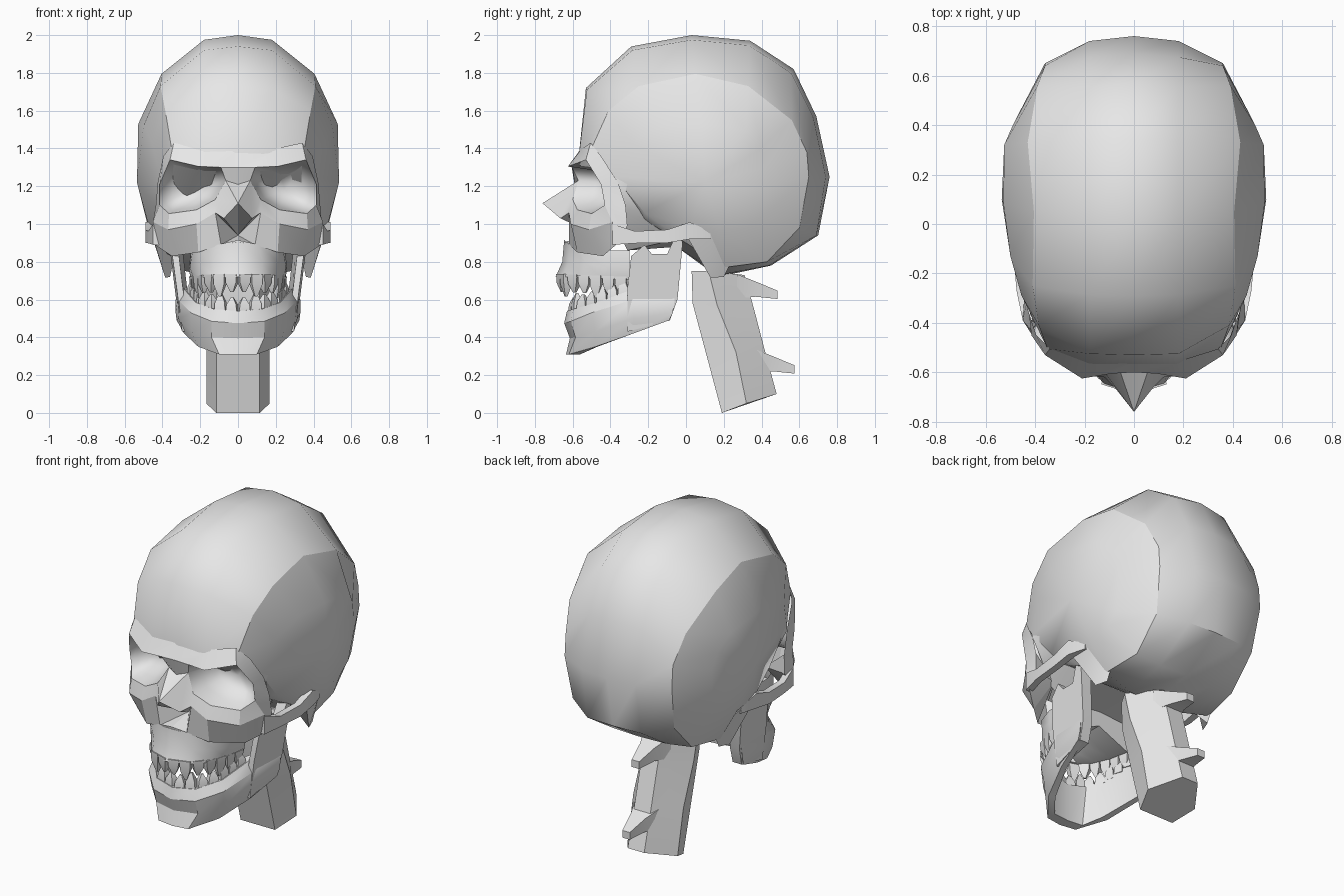
import bpy, bmesh, math
from mathutils import Vector as V

if "Cube" in bpy.data.objects:
    bpy.data.objects.remove(bpy.data.objects["Cube"])

bone = bpy.data.materials.new("bone_grey")
bone.diffuse_color = (0.8, 0.8, 0.8, 1)
bone.use_nodes = True
bone.node_tree.nodes["Principled BSDF"].inputs["Base Color"].default_value = bone.diffuse_color


def part(name, verts, faces, mirror=True, angle=30):
    """Mesh from points and faces, optionally mirrored across x = 0."""
    bm = bmesh.new()
    for s in ((1, -1) if mirror else (1,)):
        vs = [bm.verts.new((s * p[0], p[1], p[2])) for p in verts]
        for f in faces:
            bm.faces.new([vs[i] for i in (f if s == 1 else f[::-1])])
    bmesh.ops.remove_doubles(bm, verts=bm.verts, dist=0.0005)
    bmesh.ops.dissolve_degenerate(bm, edges=bm.edges, dist=0.0001)
    bmesh.ops.recalc_face_normals(bm, faces=bm.faces)
    me = bpy.data.meshes.new(name)
    bm.to_mesh(me)
    bm.free()
    me.materials.append(bone)
    me.shade_smooth()
    me.set_sharp_from_angle(angle=math.radians(angle))
    ob = bpy.data.objects.new(name, me)
    bpy.context.collection.objects.link(ob)
    return ob


def loft(rings, closed=True, caps=()):
    """Points and faces joining rings of equal length."""
    n = len(rings[0])
    verts = [p for r in rings for p in r]
    faces = []
    for k in range(len(rings) - 1):
        for i in range(n if closed else n - 1):
            j = (i + 1) % n
            faces.append((k * n + i, k * n + j, (k + 1) * n + j, (k + 1) * n + i))
    for c in caps:
        faces.append(tuple(range(c * n, c * n + n)))
    return verts, faces


def bar(name, stations, mirror=True):
    """Four-sided bar; each station is (x, y, z, half width x, half height z)."""
    rings = [[(x - w, y, z - h), (x + w, y, z - h), (x + w, y, z + h), (x - w, y, z + h)]
             for x, y, z, w, h in stations]
    v, f = loft(rings, True, (0, len(rings) - 1))
    return part(name, v, f, mirror)


# Braincase: midline, next ring, then the crease around the side
mid = [(-.57, 1.34), (-.53, 1.72), (-.29, 1.94), (.03, 2.0), (.34, 1.97), (.57, 1.82), (.69, 1.57),
       (.76, 1.25), (.70, .94), (.45, .78), (.17, .72), (-.05, .88), (-.22, 1.08)]
near = [(-.57, 1.34), (-.525, 1.71), (-.285, 1.92), (.03, 1.975), (.335, 1.945), (.555, 1.80), (.675, 1.56),
        (.74, 1.25), (.69, .94), (.44, .78), (.18, .73), (-.05, .88), (-.22, 1.08)]
crease = [(.35, -.505, 1.39), (.385, -.41, 1.60), (.41, -.25, 1.73), (.405, .05, 1.795), (.43, .33, 1.73),
          (.39, .56, 1.55), (.36, .64, 1.38), (.36, .65, 1.25), (.34, .60, .98), (.34, .43, .80),
          (.37, .20, .77), (.38, .0, .90), (.33, -.22, 1.02)]
side = [(.41, -.38, 1.25), (.455, -.29, 1.43), (.50, -.13, 1.52), (.528, .08, 1.53), (.525, .32, 1.50),
        (.49, .40, 1.40), (.475, .43, 1.30), (.475, .43, 1.20), (.46, .40, 1.04), (.46, .32, .98),
        (.47, .18, .96), (.47, .02, .98), (.41, -.22, 1.06)]
v, f = loft([[(0, *p) for p in mid], [(.18, *p) for p in near], crease])
part("braincase_vault", v, f, angle=42)
v, f = loft([crease, side])
v.append((.535, .10, 1.22))
f += [(13 + i, 13 + (i + 1) % 13, 26) for i in range(13)]
part("braincase_side", v, f, angle=50)

# Wall behind the eye socket and the skull base between the jaw branches
v, f = loft([[(.385, -.43, 1.32), (.42, -.365, 1.22), (.35, -.36, 1.08), (.30, -.36, .96), (.24, -.31, .86),
              (0, -.31, .88)],
             [(.40, -.32, 1.30), (.42, -.25, 1.20), (.385, -.19, 1.07), (.34, -.10, .98), (.28, -.04, .92),
              (0, -.04, .88)]], False)
part("temple_wall", v, f, angle=45)

# Face: brow, nose and cheekbones
brow = dict(a0=(0, -.555, 1.40), a1=(.18, -.555, 1.395), a2=(.34, -.505, 1.43), b0=(0, -.60, 1.30),
            g=(.09, -.605, 1.30), b1=(.21, -.625, 1.305), b2=(.36, -.53, 1.34), o0=(.395, -.45, 1.36))
rim = dict(l1=(.415, -.45, 1.21), l2=(.415, -.43, 1.10), r1=(.365, -.50, 1.055), r2=(.22, -.575, 1.075),
           r3=(.12, -.60, 1.13), r4=(.065, -.57, 1.23), o1=(.425, -.36, 1.22), o2=(.435, -.32, 1.10),
           o3=(.445, -.31, .99))
nose = dict(n0=(0, -.59, 1.21), n1=(0, -.76, 1.11), n2=(.075, -.665, 1.03), p1=(.12, -.62, 1.06),
            p2=(.09, -.62, .89), p3=(0, -.65, .905), q=(0, -.47, .94))
cheek = dict(c1=(.22, -.61, 1.0), c2=(.37, -.515, .97), c3=(.45, -.39, 1.01), d1=(.21, -.575, .85),
             d2=(.35, -.44, .83), d3=(.44, -.37, .89), k=(.29, -.34, .98))
pts = {**brow, **rim, **nose, **cheek}
keys = list(pts)
quads = """a0 a1 b1 g b0|a1 a2 b2 b1|a2 o0 b2|b2 o0 o1 l1|l1 o1 o2 l2|l2 o2 o3 c3|l2 c3 r1|b0 g r4 n0
n0 r4 n1|r4 r3 n2 n1|r3 p1 n2|r3 r2 c1 p1|r2 r1 c2 c1|r1 c3 c2|p1 c1 d1 p2|c1 c2 d2 d1|c2 c3 d3 d2
c3 o3 d3|n1 n2 q|n2 p1 q|p1 p2 q|p2 p3 q|d1 d2 k|d2 d3 k|d3 o3 k|o3 o2 k""".replace("\n", "|")
f = [tuple(keys.index(w) for w in face.split()) for face in quads.split("|")]
part("face", list(pts.values()), f, angle=23)

# Eye sockets: smooth bowls sunk from the rim toward a deep centre
rim_loop = [V(pts[w]) for w in "g b1 b2 l1 l2 r1 r2 r3 r4".split()]
deep = V((.25, -.35, 1.18))
rings = []
for inward, back in ((0, 0), (.14, .42), (.42, .82)):
    rings.append([(p.x + (deep.x - p.x) * inward, p.y + (deep.y - p.y) * back, p.z + (deep.z - p.z) * inward)
                  for p in rim_loop])
v, f = loft(rings)
v.append(deep)
f += [(18 + i, 18 + (i + 1) % 9, 27) for i in range(9)]
socket = part("eye_socket", v, f, angle=85)
socket.data.flip_normals()

# Cheek arch and the bony knob behind the jaw
bar("cheek_arch", [(.43, -.39, .945, .02, .055), (.455, -.27, .93, .02, .032), (.47, -.10, .935, .02, .035),
                   (.468, .02, .965, .022, .045), (.43, .13, .94, .03, .02)])
part("ear_knob", [(.46, -.01, .96), (.46, .13, .95), (.36, .24, .80), (.32, .03, .90),
                  (.385, .13, .715), (.36, .20, .72)],
     [(0, 1, 2, 3), (0, 1, 4), (1, 2, 5, 4), (2, 3, 5), (3, 0, 4, 5)])

# Upper jaw: rows from the cheek down to the gum, then up to the palate
upper = [(0, -.645, .915), (.11, -.615, .89), (.20, -.56, .86), (.24, -.44, .86), (.25, -.30, .86)]
bulge = [(0, -.655, .80), (.13, -.62, .80), (.215, -.53, .79), (.255, -.42, .77), (.26, -.30, .76)]
gum = [(0, -.69, .72), (.12, -.65, .72), (.20, -.55, .715), (.235, -.44, .71), (.25, -.30, .705)]
inner = [(x * .76, y + .07 * (1 - i / 4), z) for i, (x, y, z) in enumerate(gum)]
palate = [(0, y, .79) for x, y, z in inner]
v, f = loft([upper, bulge, gum, inner, palate], False)
v.append((0, -.30, .95))
f.append((4, 9, 14, 19, 24, 25))
part("upper_jaw", v, f, angle=45)

# Lower jaw body: sections from chin to jaw angle
sections = [
    [(0, -.635, .31), (0, -.615, .395), (0, -.645, .475), (0, -.63, .54), (0, -.57, .54), (0, -.57, .31)],
    [(.10, -.62, .31), (.14, -.585, .40), (.14, -.61, .485), (.13, -.595, .55), (.11, -.54, .55), (.10, -.56, .31)],
    [(.21, -.48, .35), (.245, -.48, .43), (.25, -.50, .53), (.225, -.47, .585), (.18, -.45, .585), (.17, -.47, .35)],
    [(.285, -.28, .42), (.315, -.28, .50), (.32, -.28, .60), (.285, -.28, .655), (.24, -.28, .655), (.25, -.28, .42)],
    [(.325, -.09, .49), (.33, -.07, .53), (.33, -.06, .60), (.31, -.07, .66), (.29, -.07, .66), (.29, -.09, .49)]]
v, f = loft(sections, True, (4,))
part("lower_jaw", v, f, angle=30)

# Jaw branch: notched upright plate, thicker toward the back
outline = [(-.31, .43), (-.31, .66), (-.29, .83), (-.22, .89), (-.18, .84), (-.10, .84), (-.06, .93),
           (-.015, .93), (-.045, .60), (-.085, .49)]
plate = [[(.315 + .05 * (z - .5) / .4 + .08 * min(0, y + .18) - t * (.07 + .12 * y), y, z) for y, z in outline]
         for t in (0, 1)]
v, f = loft(plate, True, (0, 1))
part("jaw_branch", v, f)


# Teeth: tapered pegs along each gum line
def teeth(name, path, count, length):
    path = [V(p) for p in path]
    spans = [(b - a).length for a, b in zip(path, path[1:])]
    verts, faces = [], []
    step = sum(spans) / count
    for t in range(count):
        d, s = (t + .5) * step, 0
        while d > spans[s]:
            d -= spans[s]
            s += 1
        along = (path[s + 1] - path[s]).normalized()
        c = path[s] + along * d
        along.z = 0
        out = V((along.y, -along.x, 0))
        size = length * (1.1 if t % 3 == 1 else .85)
        b = len(verts)
        for z, w, th in ((-.015 * math.copysign(1, length), .47, .024), (size * .4, .42, .022), (size, .1, .006)):
            for i, j in ((-1, -1), (1, -1), (1, 1), (-1, 1)):
                verts.append(c + along * (i * w * step) + out * (j * th) + V((0, 0, z)))
        for k in (0, 4):
            faces += [tuple(b + k + q for q in (i, (i + 1) % 4, (i + 1) % 4 + 4, i + 4)) for i in range(4)]
        faces += [(b, b + 1, b + 2, b + 3), (b + 8, b + 9, b + 10, b + 11)]
    part(name, verts, faces)


teeth("upper_teeth", [(0, -.665, .72), (.11, -.63, .72), (.18, -.54, .715), (.215, -.44, .71), (.235, -.31, .705)],
      7, -.095)
teeth("lower_teeth", [(0, -.60, .545), (.12, -.57, .555), (.20, -.46, .59), (.25, -.30, .65)], 7, .075)

# Neck column, sloping back, as front / side / back edge points per level
levels = [((.03, .75), (.12, .75), (.31, .73)), ((.035, .58), (.165, .57), (.36, .55)),
          ((.11, .30), (.265, .32), (.42, .32)), ((.19, .0), (.32, .05), (.48, .10))]
rings = []
for (yf, zf), (ym, zm), (yb, zb) in levels:
    half = [(.115, yf, zf), (.168, ym, zm), (.055, yb, zb)]
    rings.append(half + [(-x, y, z) for x, y, z in reversed(half)])
v, f = loft(rings, True, (0, 3))
part("neck", v, f, False, 30)

# Spines on the back of the neck
for i, (y, z) in enumerate(((.30, .66), (.39, .265))):
    bar("neck_spine_%d" % (i + 1), [(0, y - .03, z + .01, .09, .065), (0, y + .07, z - .005, .05, .04),
                                    (0, y + .185, z - .035, .025, .022)], False)
